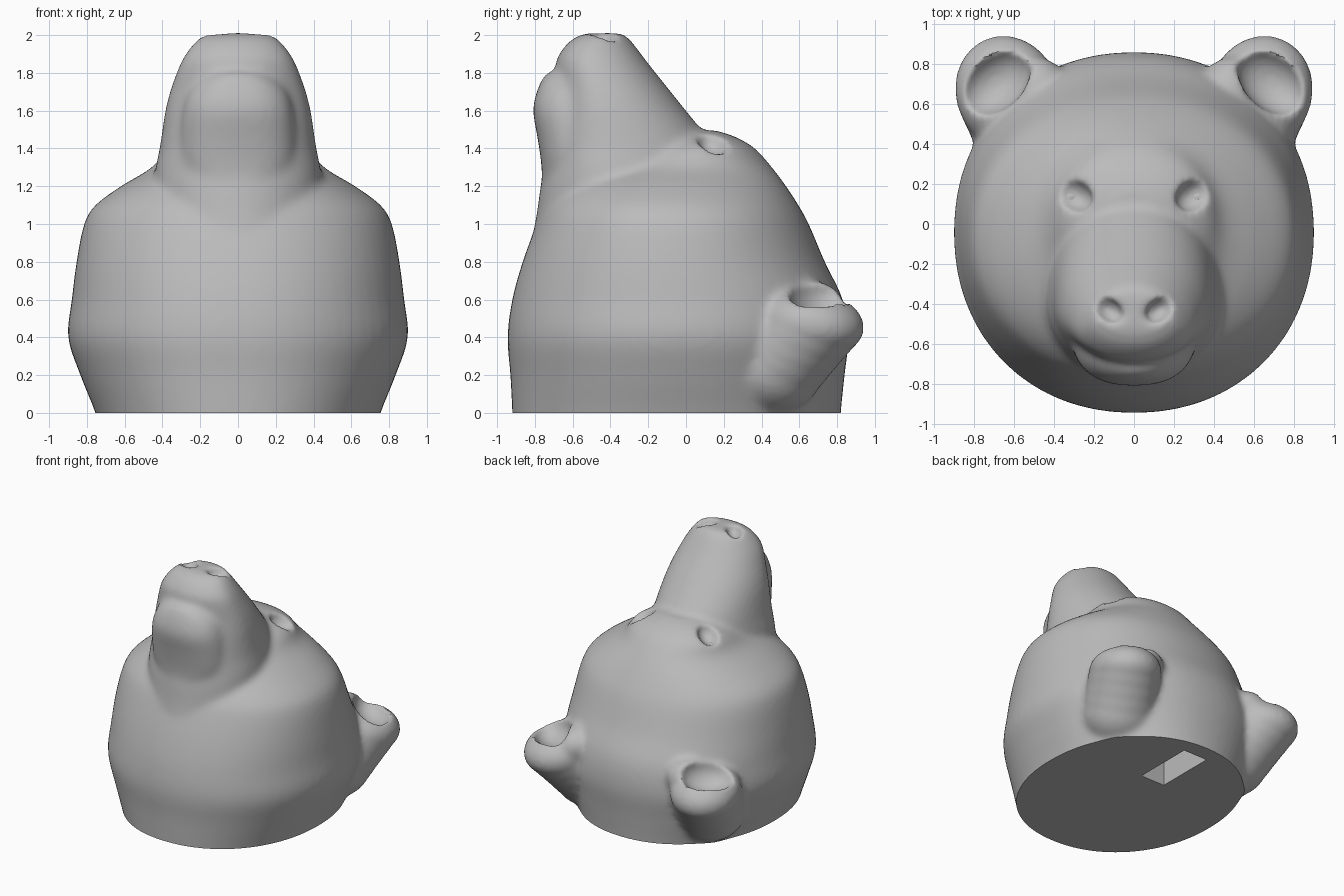
import bpy, bmesh
from math import cos, sin, tau, radians
from mathutils import Matrix, Vector

if "Cube" in bpy.data.objects:
    bpy.data.objects.remove(bpy.data.objects["Cube"])

grey = bpy.data.materials.new("stone_grey")
grey.use_nodes = True
colour = (0.5, 0.5, 0.5, 1)
grey.diffuse_color = colour
grey.node_tree.nodes["Principled BSDF"].inputs["Base Color"].default_value = colour


def smooth_rings(rings, steps=4):
    """Add in-between rings along a smooth curve through the given ones."""
    r = [Vector(v) for v in (rings[0], *rings, rings[-1])]
    out = []
    for a, b, c, d in zip(r, r[1:], r[2:], r[3:]):
        for k in range(steps):
            t = k / steps
            out.append(b + (c - a) * (t / 2) + (a * 2 - b * 5 + c * 4 - d) * (t * t / 2)
                       + (b * 3 - a - c * 3 + d) * (t ** 3 / 2))
    return out + [r[-1]]


def loft(bm, rings, power=2.0, widest=0.5, sides=64):
    """Stack oval rings given as (height, half width, front y, back y)."""
    loops = []
    for z, w, front, back in smooth_rings(rings):
        mid = front + (back - front) * widest
        loop = []
        for i in range(sides):
            c, s = cos(tau * i / sides), sin(tau * i / sides)
            x = abs(c) ** (2 / power) * (1 if c > 0 else -1)
            y = abs(s) ** (2 / power)
            loop.append(bm.verts.new((w * x, mid + y * ((back if s > 0 else front) - mid), z)))
        loops.append(loop)
    for a, b in zip(loops, loops[1:]):
        for i in range(sides):
            j = (i + 1) % sides
            bm.faces.new((a[i], a[j], b[j], b[i]))
    bm.faces.new(loops[0][::-1])
    bm.faces.new(loops[-1])


def pair(bm, centre, radii, turn=0, tilt=0):
    """Mirrored ellipsoids, left and right."""
    for side in (1, -1):
        m = (Matrix.Translation((side * centre[0], *centre[1:]))
             @ Matrix.Rotation(radians(side * turn), 4, 'Z')
             @ Matrix.Rotation(radians(tilt), 4, 'X') @ Matrix.Diagonal((*radii, 1)))
        bmesh.ops.create_uvsphere(bm, u_segments=32, v_segments=20, radius=1, matrix=m)


def box(name, centre, size):
    bm = bmesh.new()
    bmesh.ops.create_cube(bm, size=1, matrix=Matrix.Translation(centre)
                          @ Matrix.Diagonal((*size, 1)))
    return make(name, bm)


def make(name, bm):
    me = bpy.data.meshes.new(name)
    bm.to_mesh(me)
    bm.free()
    me.materials.append(grey)
    ob = bpy.data.objects.new(name, me)
    bpy.context.collection.objects.link(ob)
    return ob


def bake(ob):
    """Replace the mesh by its modified result."""
    dg = bpy.context.evaluated_depsgraph_get()
    me = bpy.data.meshes.new_from_object(ob.evaluated_get(dg))
    ob.modifiers.clear()
    ob.data = me


def cut(ob, cutter):
    mod = ob.modifiers.new("cut", 'BOOLEAN')
    mod.operation = 'DIFFERENCE'
    mod.solver = 'EXACT'
    mod.object = cutter
    bake(ob)
    bpy.data.objects.remove(cutter)


def remesh(ob, rounds):
    mod = ob.modifiers.new("fuse", 'REMESH')
    mod.mode = 'VOXEL'
    mod.voxel_size = 0.018
    soft = ob.modifiers.new("soften", 'SMOOTH')
    soft.factor = 0.5
    soft.iterations = rounds
    bake(ob)


bm = bmesh.new()
# neck and skull
loft(bm, [(-.2, .69, -.91, .81), (0, .755, -.92, .82), (.2, .835, -.93, .84),
          (.4, .9, -.945, .86), (.6, .88, -.92, .83), (.8, .855, -.865, .735),
          (1, .815, -.79, .65), (1.1, .755, -.74, .595), (1.2, .62, -.66, .53),
          (1.3, .455, -.5, .455), (1.4, .37, -.25, .365), (1.46, .26, -.1, .265),
          (1.495, .12, 0, .16)], 2.12)
# muzzle, broad at the lips and narrow along the bridge
loft(bm, [(.7, .38, -.87, .2), (1, .43, -.8, .2), (1.2, .44, -.77, .18),
          (1.3, .435, -.75, .16), (1.4, .415, -.74, .14), (1.5, .4, -.725, .08),
          (1.6, .385, -.705, 0), (1.7, .36, -.69, -.08), (1.8, .325, -.69, -.16),
          (1.87, .295, -.685, -.215), (1.93, .255, -.65, -.26),
          (1.98, .21, -.6, -.3), (2.01, .16, -.53, -.34)], 2.05, .4)
# lower jaw
loft(bm, [(1.1, .2, -.76, -.35), (1.3, .3, -.765, -.35), (1.45, .31, -.785, -.35),
          (1.6, .295, -.81, -.35), (1.7, .265, -.79, -.35), (1.76, .22, -.765, -.35),
          (1.8, .16, -.74, -.35)], 2.4)
# ears, growing out of the skull in a tapering chain
root, tip = Vector((.53, .46, .24)), Vector((.633, .655, .475))
for k in range(5):
    t = k / 4
    pair(bm, root.lerp(tip, t), (.27 - .01 * t, .27 + .025 * t, .25 - .07 * t), -20, -8 * t)
pair(bm, (.48, .66, .56), (.16, .18, .14), -20)
head = make("bear_head", bm)
remesh(head, 10)

# ear cups, eye sockets, nostrils
bm = bmesh.new()
pair(bm, (.695, .71, .64), (.2, .14, .14), -40)
pair(bm, (.31, .15, 1.45), (.11, .08, .09), 30)
pair(bm, (.125, -.43, 2.0), (.08, .055, .06), 35)
cut(head, make("hollows", bm))
remesh(head, 5)

# mounting slot and flat underside
cut(head, box("slot", (0, .45, 0), (.21, .48, .6)))
cut(head, box("floor", (0, 0, -.5), (3, 3, 1)))

# eyeballs
bm = bmesh.new()
pair(bm, (.322, .13, 1.335), (.05, .04, .035))
eyes = make("eyes", bm)

for ob in (head, eyes):
    bpy.ops.object.select_all(action='DESELECT')
    ob.select_set(True)
    bpy.context.view_layer.objects.active = ob
    bpy.ops.object.shade_smooth_by_angle(angle=radians(40))
